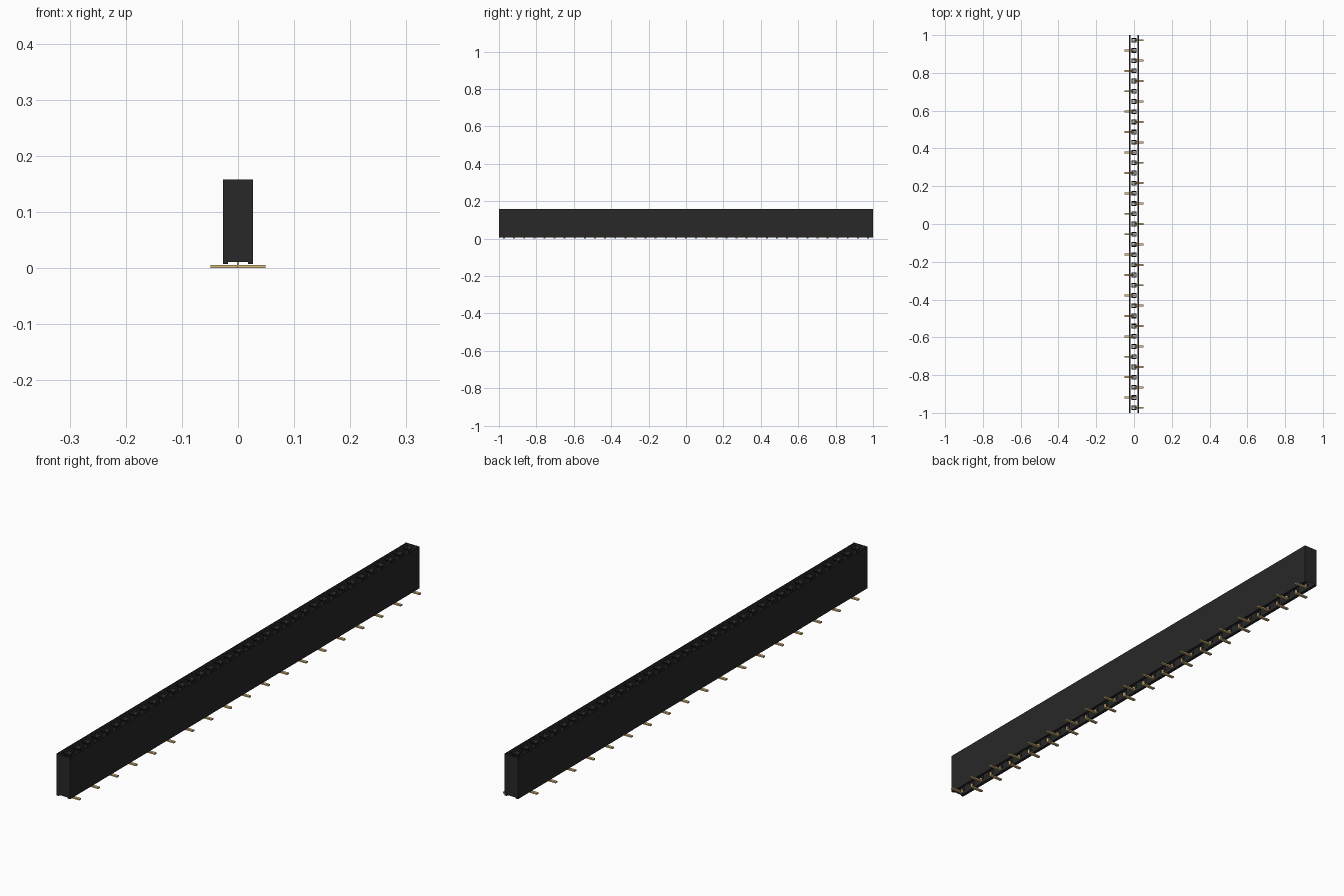
import bpy, bmesh

if "Cube" in bpy.data.objects:
    bpy.data.objects.remove(bpy.data.objects["Cube"], do_unlink=True)

COUNT = 37
PITCH = 2.0 / COUNT
HALF_W, RAIL_IN = 0.027, 0.018
Z_FOOT, Z_BASE, Z_TOP = 0.007, 0.011, 0.158


def material(name, color):
    m = bpy.data.materials.new(name)
    m.use_nodes = True
    m.diffuse_color = color
    m.node_tree.nodes["Principled BSDF"].inputs["Base Color"].default_value = color
    return m


black = material("black plastic", (0.021, 0.021, 0.021, 1))
gold = material("gold metal", (0.70, 0.50, 0.21, 1))


def finish(bm, name, mat):
    me = bpy.data.meshes.new(name)
    bm.to_mesh(me)
    bm.free()
    me.materials.append(mat)
    ob = bpy.data.objects.new(name, me)
    bpy.context.collection.objects.link(ob)
    return ob


def pin_positions():
    for i in range(COUNT):
        yield i, (i - (COUNT - 1) / 2) * PITCH


# Housing: thin shell open at the top, with a rail along each lower edge
half = [(RAIL_IN, Z_BASE), (RAIL_IN, Z_FOOT), (HALF_W, Z_FOOT), (HALF_W, Z_TOP)]
profile = half + [(-x, z) for x, z in reversed(half)]
bm = bmesh.new()
front = [bm.verts.new((x, -1, z)) for x, z in profile]
back = [bm.verts.new((x, 1, z)) for x, z in profile]
bm.faces.new(front)
bm.faces.new(list(reversed(back)))
for k in (0, 1, 2, 4, 5, 6):
    bm.faces.new((front[k], back[k], back[k + 1], front[k + 1]))
bmesh.ops.recalc_face_normals(bm, faces=bm.faces)
# make sure the walls face outwards
for f in bm.faces:
    c = f.calc_center_median()
    if abs(f.normal.y) > 0.9 and f.normal.y * c.y < 0:
        f.normal_flip()
    elif abs(f.normal.x) > 0.9 and abs(c.x) > 0.026 and f.normal.x * c.x < 0:
        f.normal_flip()
    elif abs(f.normal.x) > 0.9 and abs(c.x) < 0.02 and f.normal.x * c.x > 0:
        f.normal_flip()
    elif f.normal.z > 0.9:
        f.normal_flip()
finish(bm, "housing", black)

# Square socket holes: funnel mouth above a straight shaft
bm = bmesh.new()
levels = [(0.0125, Z_TOP), (0.007, Z_TOP - 0.01), (0.007, Z_BASE)]
for _, y in pin_positions():
    rings = [[bm.verts.new((sx * h, y + sy * h, z))
              for sx, sy in ((-1, -1), (1, -1), (1, 1), (-1, 1))]
             for h, z in levels]
    for upper, lower in zip(rings, rings[1:]):
        for k in range(4):
            n = (k + 1) % 4
            bm.faces.new((upper[k], upper[n], lower[n], lower[k]))
finish(bm, "socket_holes", black)

# Contacts: bent strip, upright in the hole and foot to alternating sides
bm = bmesh.new()
T, HW = 0.002, 0.005
strip = [(-T, 0.0), (0.049, 0.0), (0.049, 0.005), (T, 0.005), (T, 0.06), (-T, 0.06)]
for i, y in pin_positions():
    side = 1 if i % 2 == 0 else -1
    a = [bm.verts.new((side * x, y - HW, z)) for x, z in strip]
    b = [bm.verts.new((side * x, y + HW, z)) for x, z in strip]
    bm.faces.new(a)
    bm.faces.new(list(reversed(b)))
    for k in range(len(strip)):
        n = (k + 1) % len(strip)
        bm.faces.new((a[k], b[k], b[n], a[n]))
bmesh.ops.recalc_face_normals(bm, faces=bm.faces)
finish(bm, "contact_leads", gold)
